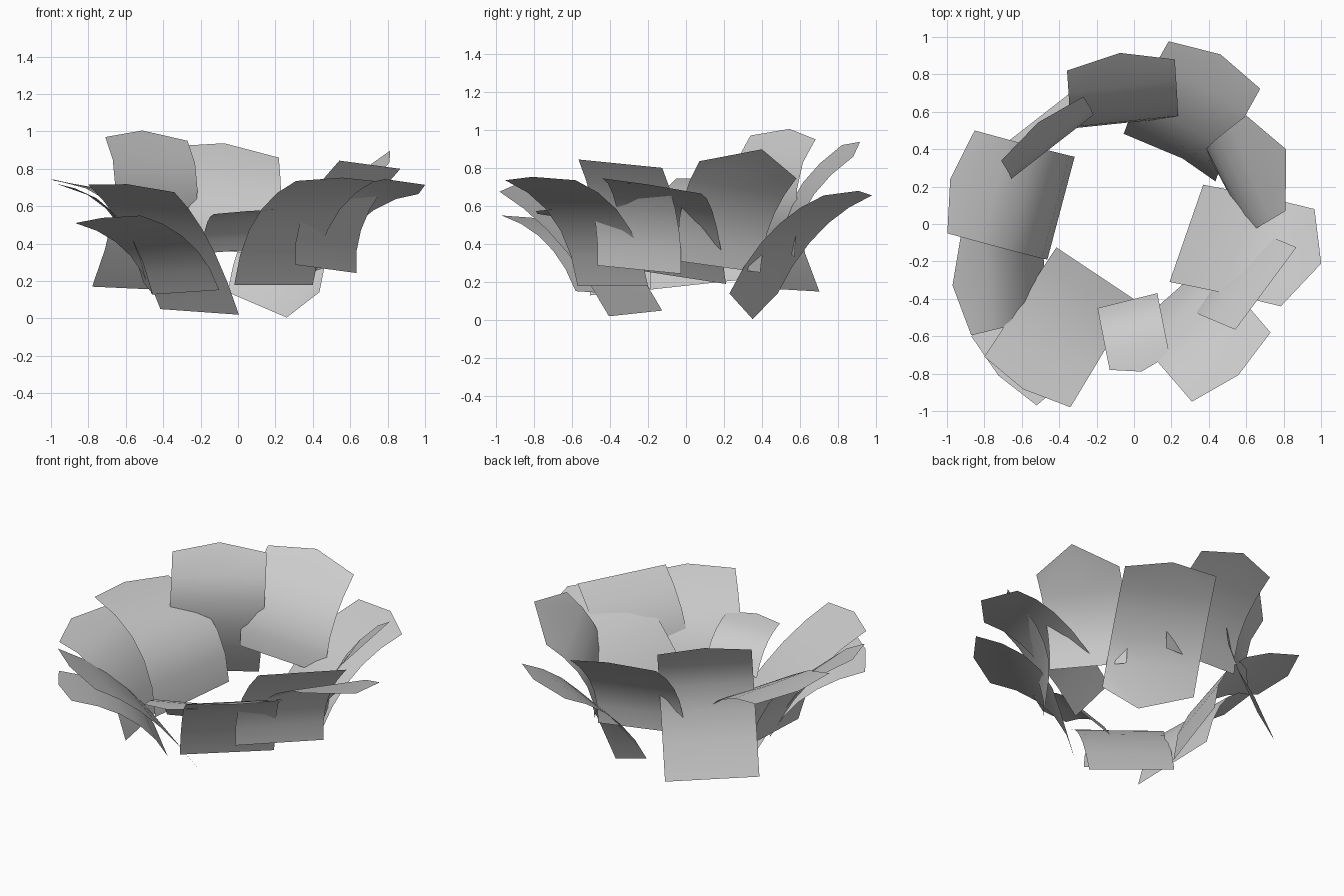
import bpy
from mathutils import Vector

if "Cube" in bpy.data.objects:
    bpy.data.objects.remove(bpy.data.objects["Cube"])

ROWS = 6


def petal(name, base, mid, tip, half, tip_ext=0.06, base_off=(0, 0, 0), base_half=None):
    """Curved sheet swept along base-mid-tip, 'half' = half-width direction."""
    b, m, t, h1 = (Vector(v) for v in (base, mid, tip, half))
    h0 = Vector(base_half or half)
    verts = []
    for i in range(ROWS):
        s = i / (ROWS - 1)
        # quadratic spine passing through the three points
        c = b * (2 * (s - .5) * (s - 1)) + m * (4 * s * (1 - s)) + t * (2 * s * (s - .5))
        h = h0.lerp(h1, s)
        centre = c.copy()
        if i == ROWS - 1:
            centre += (b - 4 * m + 3 * t).normalized() * tip_ext
        if i == 0:
            centre += Vector(base_off)
        verts += [c - h, centre, c + h]
    faces = []
    for i in range(ROWS - 1):
        for j in range(2):
            k = i * 3 + j
            faces.append((k, k + 1, k + 4, k + 3))
    me = bpy.data.meshes.new(name)
    me.from_pydata([tuple(v) for v in verts], [], faces)
    me.polygons.foreach_set("use_smooth", [True] * len(me.polygons))
    me.update()
    ob = bpy.data.objects.new(name, me)
    bpy.context.collection.objects.link(ob)


# back petals
petal("petal_back", (-.055, .54, .36), (-.055, .61, .64), (-.07, .85, .89), (.288, .03, -.03), .08)
petal("petal_back_left", (-.56, .53, .16), (-.44, .41, .62), (-.49, .51, .96), (.22, .171, -.01), .06)
petal("petal_back_right", (.19, .355, .14), (.28, .57, .46), (.43, .85, .655), (.245, -.127, 0), .07,
      (.07, -.005, -.135))

# right petals
petal("petal_right_back", (.50, .175, .28), (.54, .21, .55), (.705, .325, .79), (-.105, .255, -.045), .17,
      base_half=(-.115, .215, -.03))
petal("petal_right", (.28, -.05, .23), (.575, -.11, .575), (.875, -.18, .705), (.09, .26, -.04), .13)
petal("petal_right_front", (.47, -.245, .265), (.515, -.265, .55), (.705, -.345, .822), (.163, .22, -.022), 0)

# front petals
petal("petal_front_right", (.19, -.385, .18), (.30, -.51, .53), (.52, -.765, .735), (.21, .185, 0))
petal("petal_front", (-.035, -.41, .36), (-.01, -.54, .51), (.03, -.74, .57), (.16, .04, .012), .05)
petal("petal_front_left_inner", (-.205, -.265, .035), (-.375, -.535, .43), (-.57, -.845, .695), (.23, -.135, -.02), .05,
      base_half=(.21, -.14, -.015))
petal("petal_front_left_outer", (-.28, -.395, .14), (-.435, -.55, .39), (-.695, -.785, .53), (.175, -.185, .02), .04,
      base_half=(.18, -.185, .012))

# left petals
petal("petal_left_front", (-.48, -.22, .16), (-.64, -.25, .525), (-.895, -.31, .70), (.025, -.285, -.005), .08,
      base_half=(.025, -.285, -.03))
petal("petal_left_back", (-.39, .085, .19), (-.535, .12, .565), (-.925, .225, .73), (-.073, -.275, .015), .06,
      base_half=(-.073, -.275, -.03))
